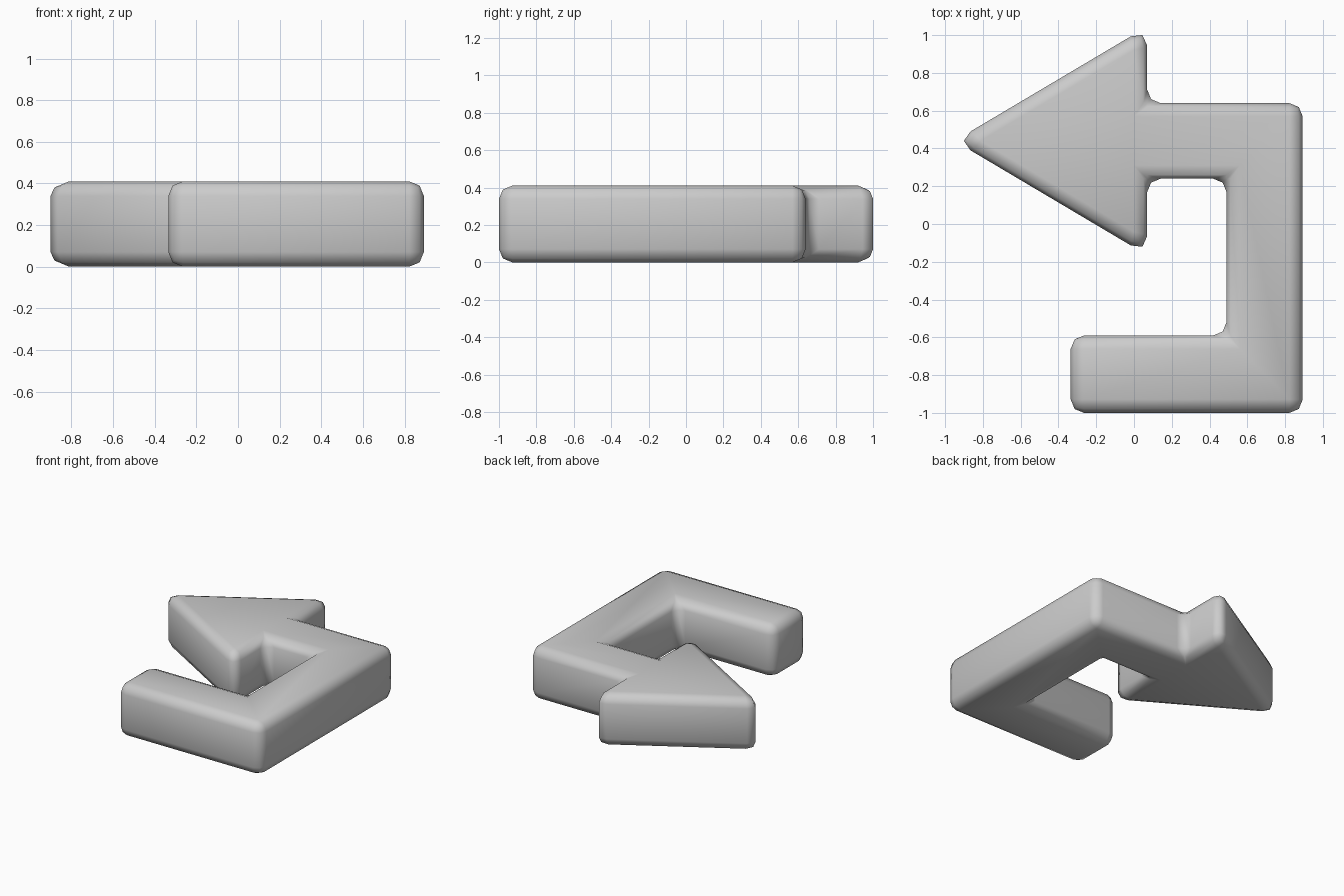
import bpy, bmesh

if "Cube" in bpy.data.objects:
    bpy.data.objects.remove(bpy.data.objects["Cube"])

H = 0.41  # thickness

# Outline: arrow head tip first, then round the hooked shaft
outline = [(-0.95, 0.44), (0.07, -0.165), (0.07, 0.24), (0.49, 0.24),
           (0.49, -0.59), (-0.335, -0.59), (-0.335, -1.0), (0.893, -1.0),
           (0.893, 0.64), (0.07, 0.64), (0.07, 1.045)]
# Head and three mitred shaft sections
sections = [(0, 1, 2, 9, 10), (2, 3, 8, 9), (3, 4, 7, 8), (4, 5, 6, 7)]

bm = bmesh.new()
low = [bm.verts.new((x, y, 0)) for x, y in outline]
high = [bm.verts.new((x, y, H)) for x, y in outline]
for s in sections:
    bm.faces.new([high[i] for i in s])
    bm.faces.new([low[i] for i in reversed(s)])
for i in range(len(outline)):
    j = (i + 1) % len(outline)
    bm.faces.new((low[i], low[j], high[j], high[i]))
bmesh.ops.recalc_face_normals(bm, faces=bm.faces)
for f in bm.faces:
    f.smooth = True

mesh = bpy.data.meshes.new("return_arrow")
bm.to_mesh(mesh)
bm.free()
arrow = bpy.data.objects.new("return_arrow", mesh)
bpy.context.collection.objects.link(arrow)

# Soft two-step rounding on every real edge
bev = arrow.modifiers.new("rounding", 'BEVEL')
bev.offset_type = 'WIDTH'
bev.width = 0.1
bev.segments = 2
bev.limit_method = 'ANGLE'
